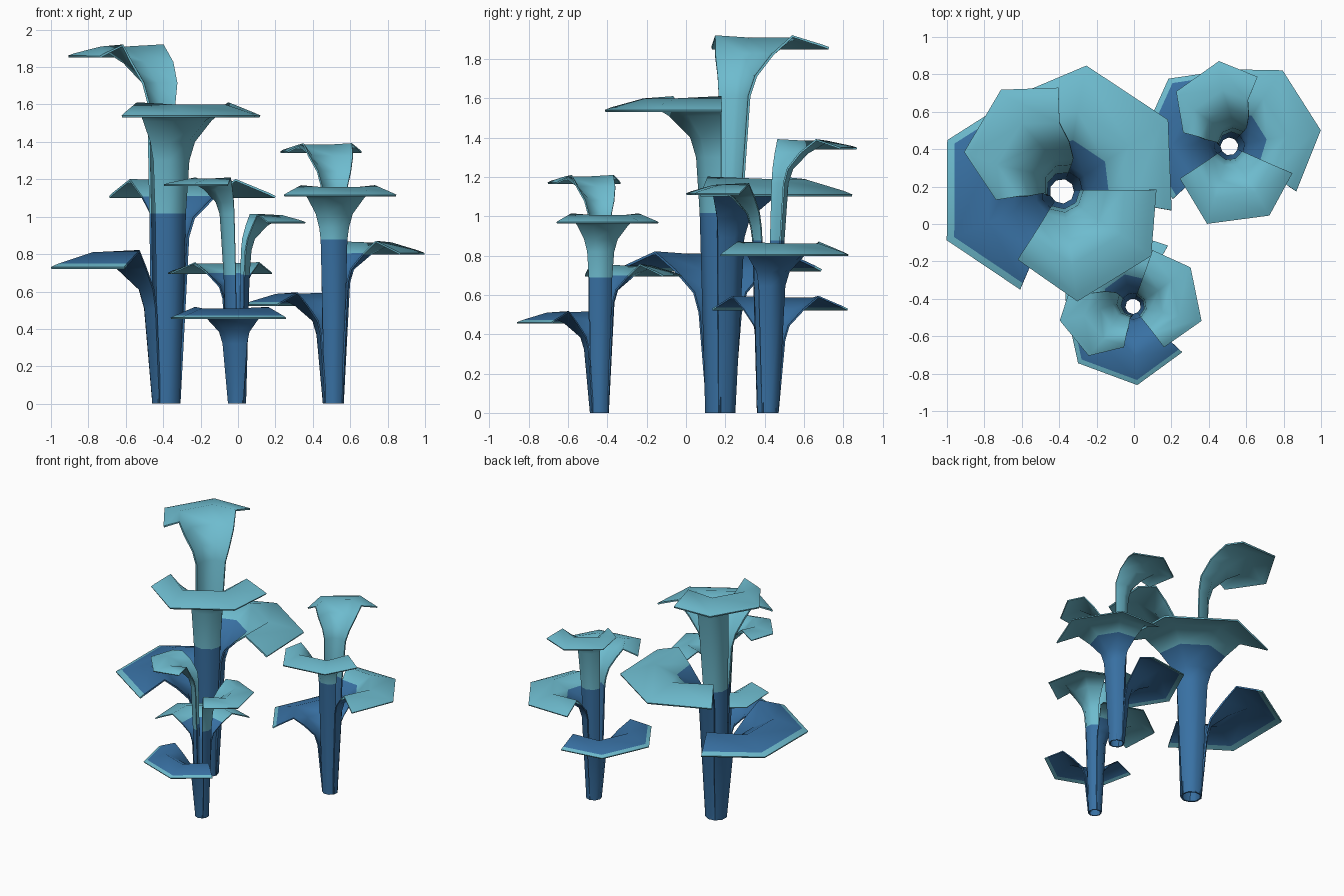
import bpy, bmesh, math

if "Cube" in bpy.data.objects:
    bpy.data.objects.remove(bpy.data.objects["Cube"])


def make_mat(name, col):
    m = bpy.data.materials.new(name)
    m.diffuse_color = (*col, 1)
    m.use_nodes = True
    m.node_tree.nodes["Principled BSDF"].inputs["Base Color"].default_value = m.diffuse_color
    return m


MATS = [make_mat("light_teal", (0.155, 0.50, 0.62)),
        make_mat("deep_blue", (0.04, 0.165, 0.37))]

# Leaf template for the large plant:
# top height, direction in degrees, ridge share of the rim radius, rim droop,
# then the four rim corners as (angle, radius)
LEAVES = [("top", 1.91, 137, 0.67, 0.06,
           ((92, 0.55), (121, 0.63), (158, 0.56), (187, 0.35))),
          ("upper", 1.60, 299, 0.67, 0.07,
           ((237, 0.43), (278, 0.59), (324, 0.585), (361, 0.50))),
          ("middle", 1.19, 56, 0.64, 0.09,
           ((-10, 0.59), (34, 0.68), (79, 0.68), (122, 0.57))),
          ("lower", 0.81, 181, 0.64, 0.09,
           ((114, 0.56), (156, 0.667), (203, 0.665), (247, 0.566)))]


def build_leaf(name, plant, leaf, level):
    cx, cy, size, turn, split = plant
    _, top, direction, ridge, droop, rim = leaf
    broad = level > 1
    cut = split * 1.92
    # rings: tube radius, height, share of spread towards the rim corners
    rings = [(0.078, 0.0, 0)]
    if not broad:
        rings.append((0.078 + 0.045 * cut / top, cut, 0))
    rings += [(0.125, top - 0.30, 0), (0.155, top - 0.20, 0),
              (0.155, top - 0.09, 0.25), (0, top, ridge),
              (0, top - droop * 0.8, ridge + (1 - ridge) * 0.82),
              (0, top - droop, 1)]
    # number of dark bands counted from the foot
    dark = [1, 1, 3, len(rings) - 2][level]
    # the tallest leaf's stalk leans away from the others
    lean = (0.025, 0.045) if level == 0 else (0, 0)
    ct, st = math.cos(math.radians(turn)), math.sin(math.radians(turn))

    bm = bmesh.new()
    rows = []
    for r, z, s in rings:
        row = []
        for (a_rim, r_rim), off in zip(rim, (-62, -21, 21, 62)):
            a_tube = direction + off
            k = min(1, s / 0.5)
            a = math.radians(a_tube + (a_rim - a_tube) * k)
            rr = s * r_rim if r == 0 else r + s * (r_rim - r)
            w = (1 - k) * (min(z, top - 0.2) / top) ** 2
            x = rr * math.cos(a) + lean[0] * w
            y = rr * math.sin(a) + lean[1] * w
            # the middle of the ridge sags slightly
            dz = -0.012 if s == ridge and abs(off) < 30 else 0
            row.append(bm.verts.new((cx + size * (x * ct - y * st),
                                     cy + size * (x * st + y * ct),
                                     (z + dz) * size)))
        rows.append(row)
    for i in range(len(rows) - 1):
        for j in range(3):
            f = bm.faces.new((rows[i][j], rows[i][j + 1],
                              rows[i + 1][j + 1], rows[i + 1][j]))
            f.material_index = 1 if i < dark else 0
    me = bpy.data.meshes.new(name)
    bm.to_mesh(me)
    bm.free()
    for m in MATS:
        me.materials.append(m)
    ob = bpy.data.objects.new(name, me)
    bpy.context.collection.objects.link(ob)
    sol = ob.modifiers.new("thickness", 'SOLIDIFY')
    sol.thickness = 0.012 * size
    sol.offset = -1
    bpy.ops.object.select_all(action='DESELECT')
    ob.select_set(True)
    bpy.context.view_layer.objects.active = ob
    bpy.ops.object.modifier_apply(modifier=sol.name)
    bpy.ops.object.shade_smooth_by_angle(angle=math.radians(75))


# Three plants: centre x, centre y, size, turn, height share of the dark foot
PLANTS = {"large_plant": (-0.385, 0.175, 1.0, 0, 0.53),
          "medium_plant": (0.51, 0.415, 0.725, -24, 0.63),
          "small_plant": (-0.005, -0.44, 0.63, 70, 0.57)}

for pname, plant in PLANTS.items():
    for level, leaf in enumerate(LEAVES):
        build_leaf(f"{pname}_{leaf[0]}_leaf", plant, leaf, level)
